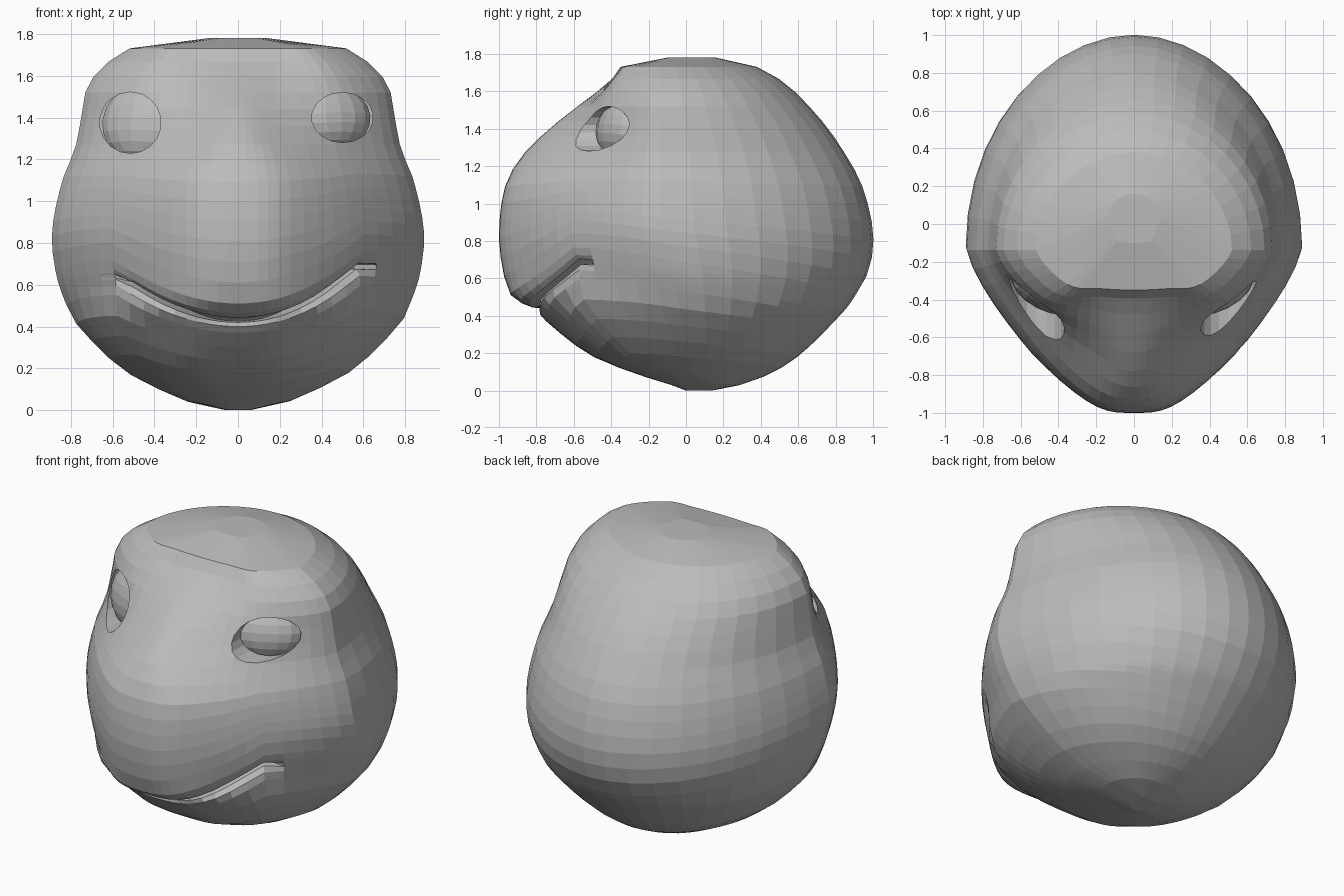
import bpy, bmesh, math
from mathutils import Vector

old = bpy.data.objects.get("Cube")
if old:
    bpy.data.objects.remove(old, do_unlink=True)

grey = bpy.data.materials.new("clay grey")
grey.use_nodes = True
GREY = (0.5, 0.5, 0.5, 1)
grey.diffuse_color = GREY
grey.node_tree.nodes["Principled BSDF"].inputs["Base Color"].default_value = GREY

# Head outline by height: height, nose depth, cheek depth, half width, back depth
OUTLINE = [
    (0, 0, .02, .06, .14),
    (.03, -.08, 0, .21, .29),
    (.1, -.3, -.15, .38, .47),
    (.2, -.53, -.3, .56, .62),
    (.42, -.81, -.5, .78, .84),
    (.5, -.93, -.55, .82, .9),
    (.65, -.98, -.58, .87, .98),
    (.85, -1, -.61, .89, 1),
    (1.1, -.965, -.59, .84, .94),
    (1.25, -.88, -.51, .78, .86),
    (1.4, -.73, -.44, .75, .76),
    (1.55, -.54, -.41, .72, .63),
    (1.65, -.41, -.37, .64, .52),
    (1.73, -.35, -.32, .52, .38),
    (1.76, -.31, -.27, .42, .27),
    (1.78, -.1, -.08, .14, .16),
]
TOP = OUTLINE[-1][0]
FRONT, BACK = 15, 10
HALF = FRONT + BACK
MOUTH = .43

# Rows of the head; the fold rows turn inwards to form the mouth slit
FOLD = {.4: .01, .42: .04, .424: .18, .438: .18, .443: .03, .465: .01}
LOWER = [.37 * (i / 7) ** 1.3 for i in range(8)]
UPPER = [TOP - (TOP - .51) * (1 - i / 15) ** 1.2 for i in range(16)]
ROWS = LOWER + list(FOLD) + UPPER


def smooth(start, stop, x):
    f = max(0, min(1, (x - start) / (stop - start)))
    return f * f * (3 - 2 * f)


def catmull(a, b, c, d, t):
    return .5 * (2 * b + (c - a) * t + (2 * a - 5 * b + 4 * c - d) * t**2
                 + (3 * b - a - 3 * c + d) * t**3)


def slope(i, k):
    low, high = OUTLINE[max(i - 1, 0)], OUTLINE[min(i + 1, len(OUTLINE) - 1)]
    return (high[k] - low[k]) / (high[0] - low[0])


def outline(z):
    """Outline values at a height, on a smooth curve through the list."""
    z = min(z, TOP)
    i = next(i for i in range(len(OUTLINE) - 1) if z <= OUTLINE[i + 1][0])
    low, high = OUTLINE[i], OUTLINE[i + 1]
    gap = high[0] - low[0]
    f = (z - low[0]) / gap
    blend = f * f * (3 - 2 * f)
    return [low[k] + (high[k] - low[k]) * blend
            + gap * f * (1 - f) * (slope(i, k) * (1 - f) - slope(i + 1, k) * f)
            for k in range(5)]


def skin(col, height):
    """Point on the +x half; column 0 is the nose, FRONT the side, HALF the back."""
    z, nose, cheek, width, back = outline(height)
    side = .06 - .22 * min(z, .9)
    side = max(side, cheek + .12)
    if col > FRONT:
        angle = (col - FRONT) / BACK * math.pi / 2
        x = width * max(0, math.cos(angle)) ** 1.04
        return Vector((x, side + (back - side) * math.sin(angle), z))
    bridge = smooth(1.05, 1.4, z)
    snout_x = min(.25 - .07 * bridge, .42 * width)
    snout_y = nose + (.16 + .09 * bridge) * (cheek - nose)
    cheek_x = width * (.68 + .3 * max(0, .6 - z))
    path = [Vector(p) for p in ((-snout_x, snout_y), (0, nose), (snout_x, snout_y),
                                (cheek_x, cheek), (width, side),
                                (width * .92, side + (back - side) * .4))]
    step = col / FRONT * 3
    i = min(int(step), 2)
    p = catmull(*path[i:i + 4], step - i)
    return Vector((p.x, p.y, z))


def head_point(col, side, row):
    """Skin point, with the rows bent along the smile and folded in at the lips."""
    corner = FRONT - 5
    x = skin(min(col, corner), .55).x
    bend = .62 * x * x + (.25 * x**3 if side > 0 else 0)
    bend *= 1 - smooth(corner, HALF, col)
    fade = row / MOUTH if row < MOUTH else 1 - smooth(MOUTH, 1.3, row)
    p = skin(col, row + bend * fade)
    end = .65 if side > 0 else .59
    lips = 1 - smooth(end - .08, end, x) if col <= corner else 0
    inward = Vector((-p.x, -.1 - p.y, 0)).normalized()
    p += inward * FOLD.get(row, 0) * lips
    return Vector((p.x * side, p.y, p.z))


def finish(name, bm):
    bmesh.ops.recalc_face_normals(bm, faces=bm.faces)
    mesh = bpy.data.meshes.new(name)
    bm.to_mesh(mesh)
    bm.free()
    mesh.materials.append(grey)
    ob = bpy.data.objects.new(name, mesh)
    bpy.context.collection.objects.link(ob)
    return ob


def build_head():
    columns = [(c, 1) for c in range(HALF + 1)]
    columns += [(c, -1) for c in range(HALF - 1, 0, -1)]
    bm = bmesh.new()
    rings = [[bm.verts.new(head_point(c, s, row)) for c, s in columns] for row in ROWS]
    for low, high in zip(rings, rings[1:]):
        for i in range(len(columns)):
            bm.faces.new((low[i - 1], low[i], high[i], high[i - 1]))
    bm.faces.new(rings[0])
    bm.faces.new(rings[-1])
    return finish("head", bm)


def add_eye(head, name, x, z, radius_x, radius_z):
    """Cut a socket into the head and set a faceted eyeball just inside it."""
    bpy.context.view_layer.update()
    centre = head.ray_cast(Vector((x, -2, z)), Vector((0, 1, 0)))[1]
    turn = math.copysign(math.radians(27), x)
    outward = Vector((math.sin(turn), -math.cos(turn), 0))

    # Socket
    bm = bmesh.new()
    bmesh.ops.create_cone(bm, cap_ends=True, segments=18, radius1=1, radius2=1, depth=1)
    for v in bm.verts:
        v.co = Vector((v.co.x * radius_x, v.co.z * .45, v.co.y * radius_z))
    cutter = finish(name + "_cutter", bm)
    cutter.location = centre
    cutter.hide_render = True
    bpy.context.view_layer.update()
    socket = head.modifiers.new(name + "_socket", 'BOOLEAN')
    socket.operation = 'DIFFERENCE'
    socket.solver = 'EXACT'
    socket.object = cutter
    bpy.context.view_layer.objects.active = head
    bpy.ops.object.modifier_apply(modifier=socket.name)
    bpy.data.objects.remove(cutter, do_unlink=True)

    # Eyeball
    bm = bmesh.new()
    bmesh.ops.create_uvsphere(bm, u_segments=16, v_segments=10, radius=1)
    for v in bm.verts:
        v.co = Vector((v.co.x * radius_x * 1.4, v.co.y * .11, v.co.z * radius_z * 1.3))
    ball = finish(name, bm)
    ball.rotation_euler = (math.radians(-14), 0, turn)
    ball.location = centre - outward * .12


head = build_head()
add_eye(head, "right_eye", -.515, 1.375, .147, .147)
add_eye(head, "left_eye", .5, 1.4, .147, .12)
